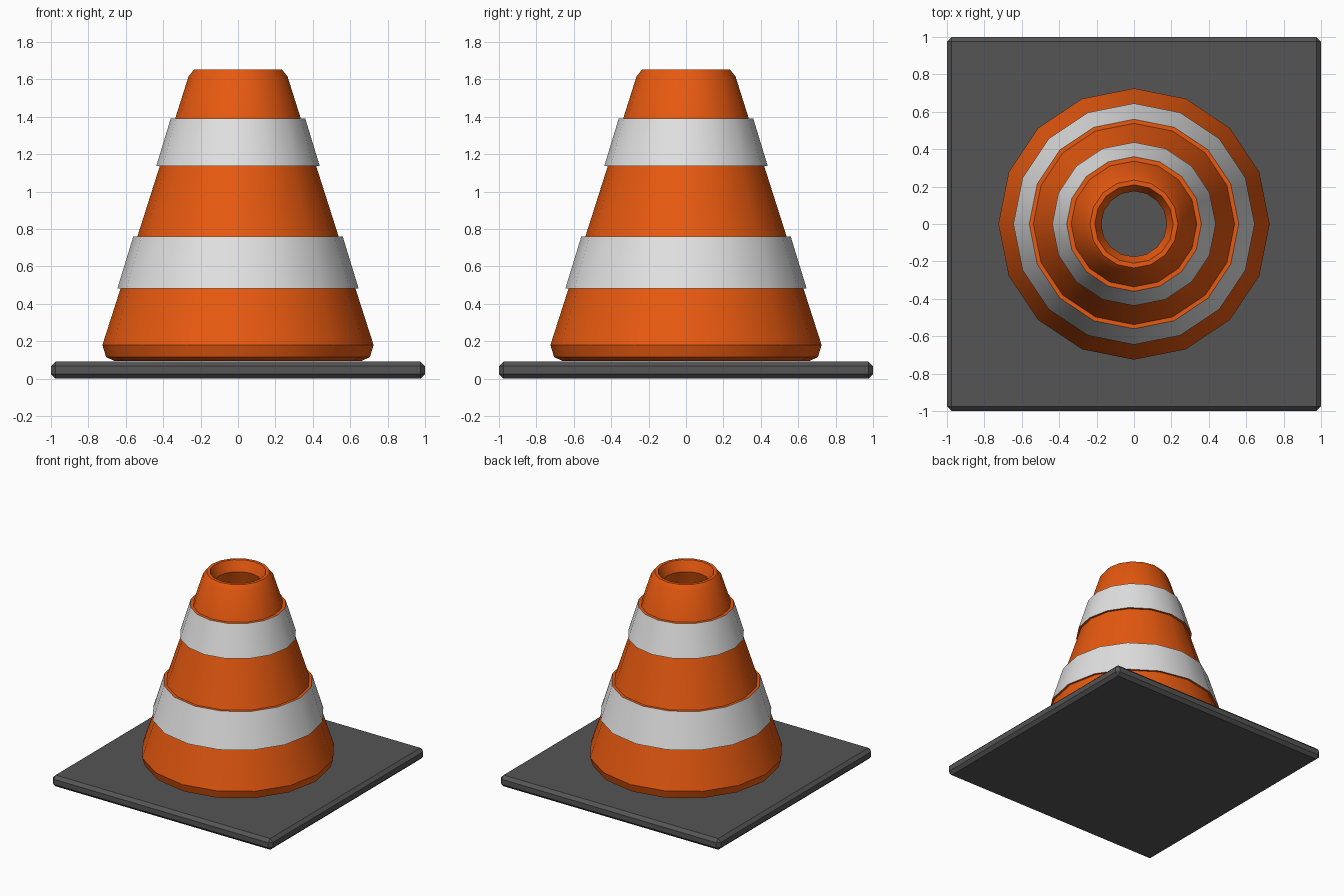
import bpy, bmesh, math

if "Cube" in bpy.data.objects:
    bpy.data.objects.remove(bpy.data.objects["Cube"])

SIDES = 16


def material(name, rgb):
    m = bpy.data.materials.new(name)
    m.diffuse_color = (*rgb, 1)
    m.use_nodes = True
    m.node_tree.nodes["Principled BSDF"].inputs["Base Color"].default_value = m.diffuse_color
    return m


orange = material("orange plastic", (0.80, 0.10, 0.005))
white = material("white stripe", (0.76, 0.76, 0.76))
grey = material("dark grey rubber", (0.09, 0.09, 0.09))


def finish(name, bm, mats):
    bmesh.ops.recalc_face_normals(bm, faces=bm.faces)
    mesh = bpy.data.meshes.new(name)
    bm.to_mesh(mesh)
    bm.free()
    for m in mats:
        mesh.materials.append(m)
    ob = bpy.data.objects.new(name, mesh)
    bpy.context.collection.objects.link(ob)
    return ob


# Square base plate with chamfered edges
bm = bmesh.new()
bmesh.ops.create_cube(bm, size=1)
for v in bm.verts:
    v.co = (v.co.x * 2, v.co.y * 2, (v.co.z + 0.5) * 0.092)
bmesh.ops.bevel(bm, geom=bm.edges[:], offset=0.025, segments=1, affect='EDGES')
finish("base_plate", bm, [grey])

# Hollow cone: closed (radius, height) profile, with raised stripe steps
profile = [
    (0.66, 0.095), (0.705, 0.115), (0.725, 0.18),
    (0.628, 0.482), (0.645, 0.482), (0.56, 0.76), (0.538, 0.76),   # lower stripe
    (0.418, 1.137), (0.437, 1.137), (0.36, 1.39), (0.336, 1.39),   # upper stripe
    (0.265, 1.615), (0.235, 1.653), (0.21, 1.653),                 # rim
    (0.175, 1.57), (0.63, 0.095),                                  # inside
]
WHITE_SEGMENTS = (4, 8)

bm = bmesh.new()
rings = []
for r, z in profile:
    rings.append([bm.verts.new((r * math.cos(i * math.tau / SIDES),
                                r * math.sin(i * math.tau / SIDES), z))
                  for i in range(SIDES)])
for k, ring in enumerate(rings):
    upper = rings[(k + 1) % len(rings)]
    for i in range(SIDES):
        j = (i + 1) % SIDES
        f = bm.faces.new((ring[i], ring[j], upper[j], upper[i]))
        f.material_index = 1 if k in WHITE_SEGMENTS else 0
cone = finish("cone_body", bm, [orange, white])

# Smooth round the cone, sharp at its steps and chamfers
bpy.ops.object.select_all(action='DESELECT')
bpy.context.view_layer.objects.active = cone
cone.select_set(True)
bpy.ops.object.shade_smooth_by_angle(angle=math.radians(30))
